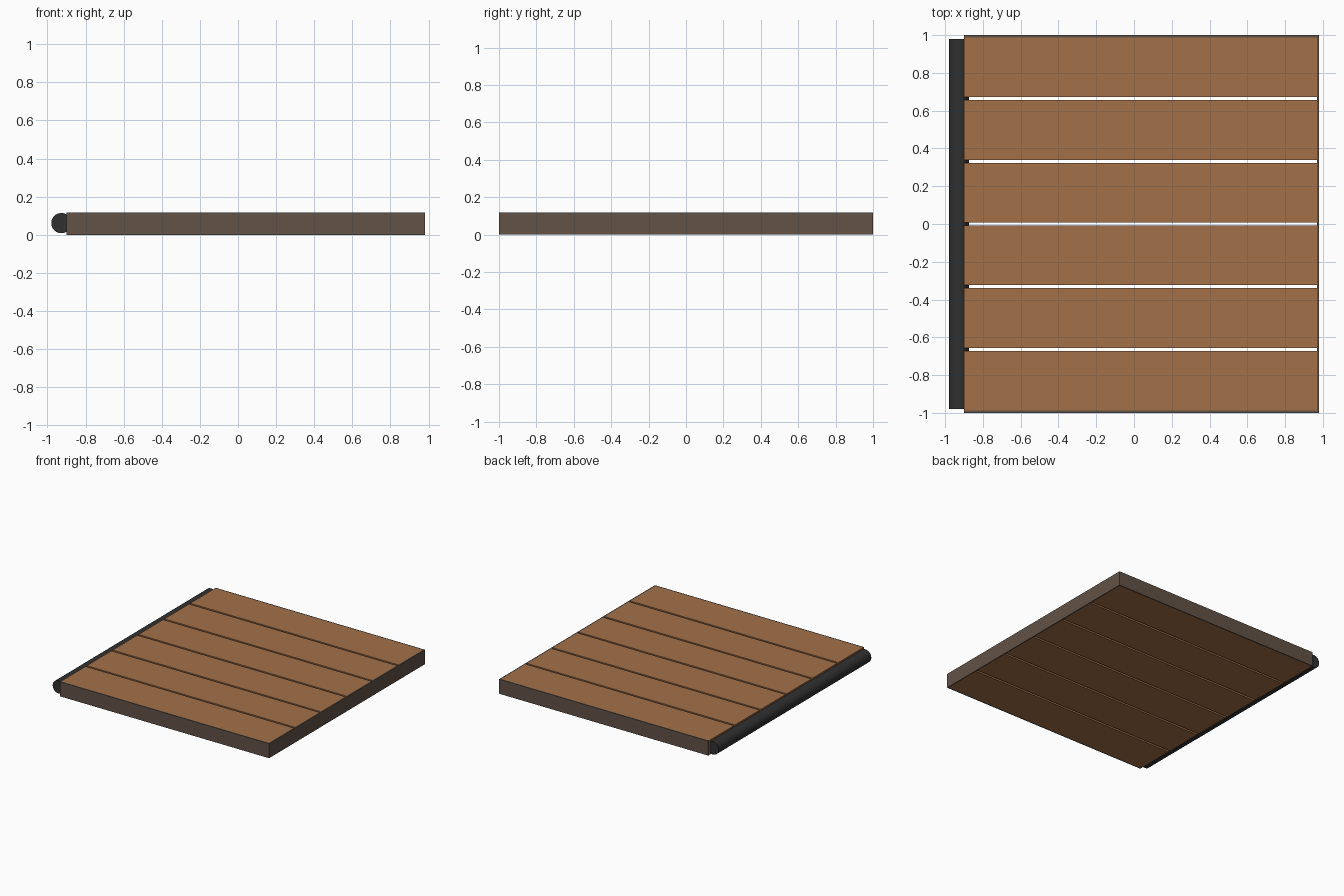
import bpy, math

if "Cube" in bpy.data.objects:
    bpy.data.objects.remove(bpy.data.objects["Cube"])

def material(name, rgb):
    m = bpy.data.materials.new(name)
    m.diffuse_color = (*rgb, 1)
    m.use_nodes = True
    m.node_tree.nodes["Principled BSDF"].inputs["Base Color"].default_value = m.diffuse_color
    return m

WOOD = material("wood", (0.37, 0.165, 0.066))
TRIM = material("trim", (0.122, 0.084, 0.061))
DARK = material("dark_metal", (0.03, 0.03, 0.03))

def box(name, x0, x1, y0, y1, z0, z1, mat):
    bpy.ops.mesh.primitive_cube_add(size=1, location=((x0+x1)/2, (y0+y1)/2, (z0+z1)/2))
    o = bpy.context.object
    o.name = name
    o.scale = (x1-x0, y1-y0, z1-z0)
    bpy.ops.object.transform_apply(location=False, rotation=False, scale=True)
    o.data.materials.append(mat)
    return o

X0, X1, H, T = -0.90, 0.98, 0.118, 0.012
PITCH, GAP = 0.332, 0.016

# six planks with open gaps between them
for i in range(6):
    y = (i - 2.5) * PITCH
    w = (PITCH - GAP) / 2
    box(f"plank_{i+1}", X0, X1 - T, y - w, y + w, 0, H, WOOD)

# thin trim on three sides
box("front_trim", X0, X1, -1, -1 + T, 0, H, TRIM)
box("back_trim", X0, X1, 1 - T, 1, 0, H, TRIM)
box("end_trim", X1 - T, X1, -1 + T, 1 - T, 0, H, TRIM)

# round hinge bar along the left edge
bpy.ops.mesh.primitive_cylinder_add(vertices=32, radius=0.053, depth=1.96,
                                    location=(-0.927, 0, 0.061),
                                    rotation=(math.pi / 2, 0, 0))
bar = bpy.context.object
bar.name = "hinge_bar"
bar.data.materials.append(DARK)
bpy.ops.object.shade_smooth_by_angle(angle=math.radians(35))
